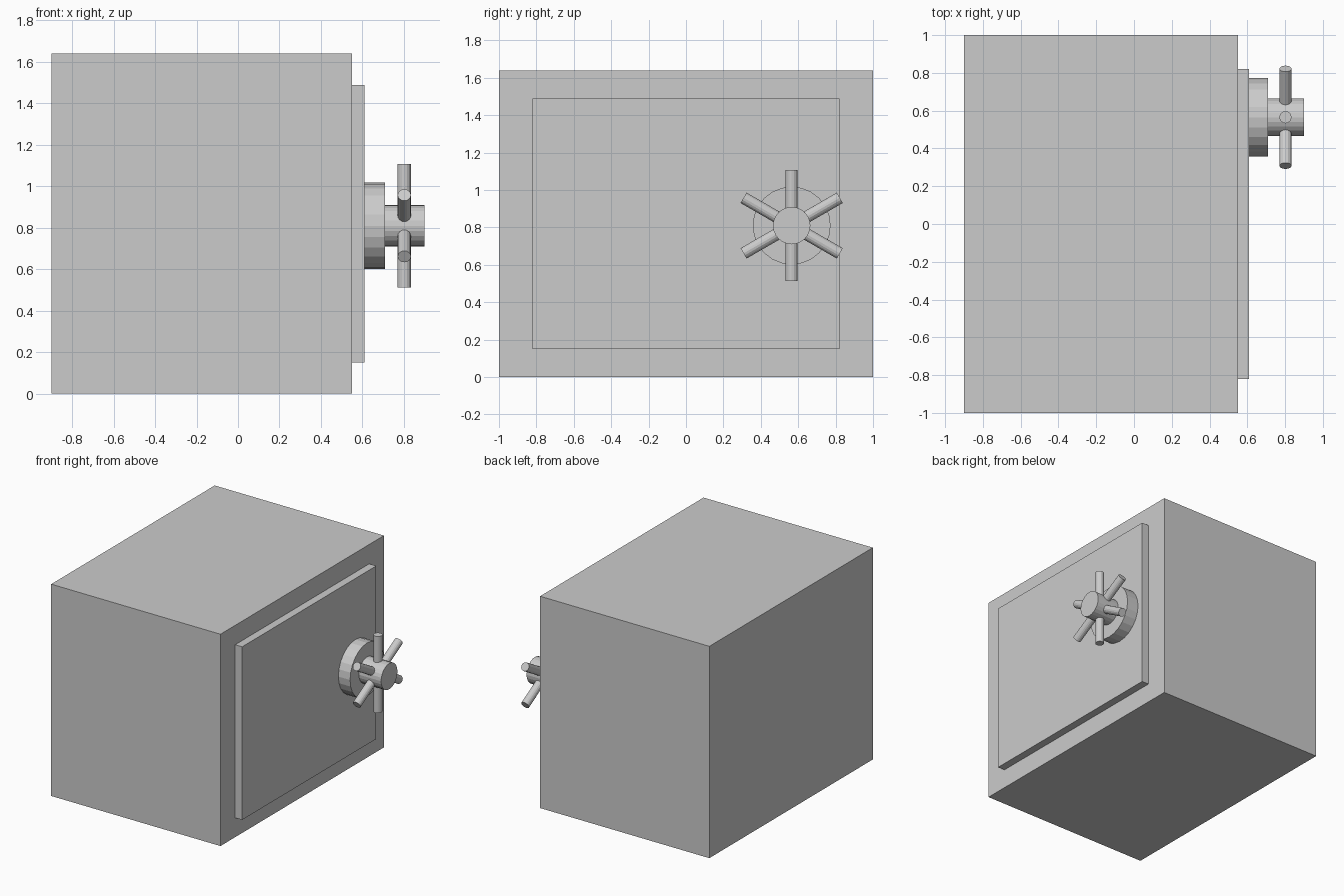
import bpy
from math import pi, sin, cos

if "Cube" in bpy.data.objects:
    bpy.data.objects.remove(bpy.data.objects["Cube"])

WHEEL_Y, WHEEL_Z = 0.565, 0.81


def box(name, lo, hi):
    centre = [(a + b) / 2 for a, b in zip(lo, hi)]
    bpy.ops.mesh.primitive_cube_add(size=1, location=centre)
    ob = bpy.context.object
    ob.name = name
    ob.scale = [b - a for a, b in zip(lo, hi)]
    return ob


def cylinder(name, sides, radius, length, location, rotation):
    bpy.ops.mesh.primitive_cylinder_add(vertices=sides, radius=radius, depth=length,
                                        location=location, rotation=rotation)
    bpy.context.object.name = name
    return bpy.context.object


# Cabinet and raised door
box("cabinet", (-0.90, -1.0, 0.0), (0.55, 1.0, 1.64))
box("door", (0.55, -0.82, 0.15), (0.61, 0.82, 1.49))

# Dial plate and hub, both along x
for name, x0, x1, radius in (("dial_plate", 0.61, 0.71, 0.208),
                             ("handle_hub", 0.71, 0.90, 0.10)):
    cylinder(name, 24, radius, x1 - x0, ((x0 + x1) / 2, WHEEL_Y, WHEEL_Z), (0, pi / 2, 0))

# Six spokes radiating from the hub
inner, outer = 0.08, 0.297
mid = (inner + outer) / 2
for i in range(6):
    a = i * pi / 3
    cylinder(f"handle_spoke_{i + 1}", 16, 0.032, outer - inner,
             (0.802, WHEEL_Y - mid * sin(a), WHEEL_Z + mid * cos(a)), (a, 0, 0))
